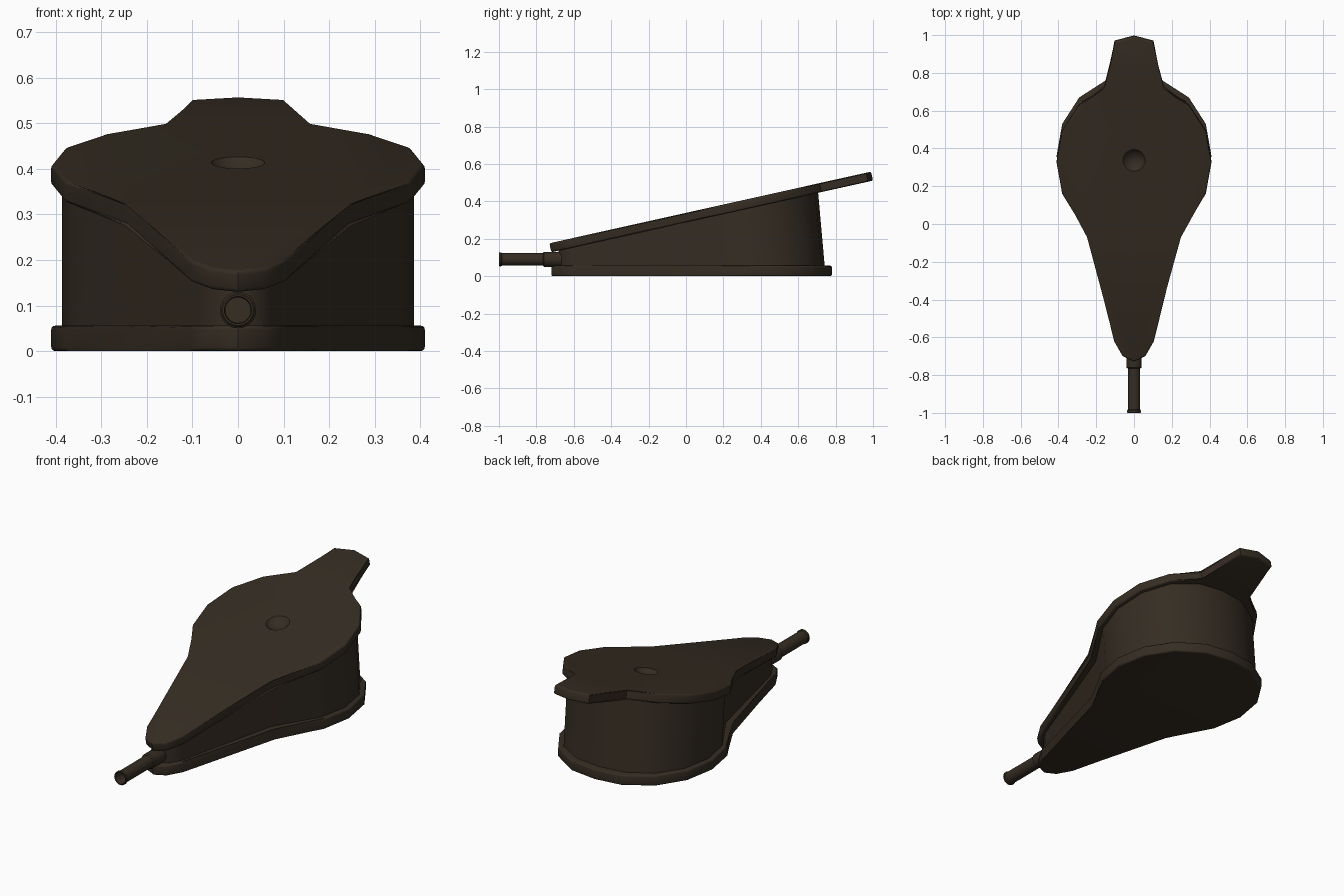
import bpy, bmesh, math
from mathutils import Matrix, Vector

if "Cube" in bpy.data.objects:
    bpy.data.objects.remove(bpy.data.objects["Cube"])

wood = bpy.data.materials.new("dark brown")
wood.diffuse_color = (0.036, 0.026, 0.0165, 1)
wood.use_nodes = True
wood.node_tree.nodes["Principled BSDF"].inputs["Base Color"].default_value = wood.diffuse_color

TILT = math.atan(0.2227)
PIVOT = Vector((0, -0.72, 0.128))      # front underside of the tilted board
HINGE = (Matrix.Translation(PIVOT) @ Matrix.Rotation(TILT, 4, 'X')
         @ Matrix.Translation((0, 0.72, 0)))


def mirrored(half):
    """Close a right-hand half outline (front to back) across x = 0."""
    left = [(-x, y) for x, y in reversed(half) if x > 1e-6]
    return half + left


def finish(name, bm, angle=40):
    bmesh.ops.recalc_face_normals(bm, faces=bm.faces)
    mesh = bpy.data.meshes.new(name)
    bm.to_mesh(mesh)
    bm.free()
    mesh.materials.append(wood)
    ob = bpy.data.objects.new(name, mesh)
    bpy.context.collection.objects.link(ob)
    smooth(ob, angle)
    return ob


def smooth(ob, angle):
    bpy.ops.object.select_all(action='DESELECT')
    ob.select_set(True)
    bpy.context.view_layer.objects.active = ob
    bpy.ops.object.shade_smooth_by_angle(angle=math.radians(angle))


def loft(low, high):
    """Closed prism between two rings of points."""
    bm = bmesh.new()
    a = [bm.verts.new(p) for p in low]
    b = [bm.verts.new(p) for p in high]
    n = len(a)
    for i in range(n):
        j = (i + 1) % n
        bm.faces.new((a[i], a[j], b[j], b[i]))
    bm.faces.new(a[::-1])
    bm.faces.new(b)
    return bm


def board(name, outline, thick, matrix):
    bm = loft([(x, y, 0) for x, y in outline], [(x, y, thick) for x, y in outline])
    rims = [e for e in bm.edges if abs(e.verts[0].co.z - e.verts[1].co.z) < 1e-6]
    bmesh.ops.bevel(bm, geom=rims, offset=0.009, segments=3, profile=0.5, affect='EDGES')
    bm.transform(matrix)
    return finish(name, bm)


# Pear-shaped outline shared by both boards
pear = [(0, -0.72), (0.06, -0.69), (0.105, -0.61), (0.24, -0.04), (0.38, 0.19),
        (0.41, 0.36), (0.38, 0.53), (0.29, 0.67), (0.15, 0.76)]
board("bottom_board", mirrored(pear + [(0, 0.78)]), 0.056, Matrix.Identity(4))

# Tilted top board with handle
top = board("top_board", mirrored(pear + [(0.103, 1.015), (0, 1.042)]), 0.049, HINGE)

# Finger dimple sunk into the top board
bm = bmesh.new()
bmesh.ops.create_uvsphere(bm, u_segments=24, v_segments=16, radius=0.075)
bm.transform(HINGE @ Matrix.Translation((0, 0.374, 0.049 + 0.046)))
cutter = finish("dimple_cutter", bm)
cutter.hide_render = True
mod = top.modifiers.new("dimple", 'BOOLEAN')
mod.operation = 'DIFFERENCE'
mod.solver = 'EXACT'
mod.object = cutter
bpy.context.view_layer.objects.active = top
bpy.ops.object.modifier_apply(modifier=mod.name)
bpy.data.objects.remove(cutter)
smooth(top, 35)

# Leather bag between the boards
bag = mirrored([(0, -0.68), (0.05, -0.66), (0.085, -0.60), (0.217, -0.03), (0.355, 0.20),
                (0.386, 0.36), (0.357, 0.52), (0.272, 0.65), (0.142, 0.725), (0, 0.742)])
bm = loft([(x, y, 0.05) for x, y in bag],
          [HINGE @ Vector((x, y, 0.004)) for x, y in bag])
finish("leather_bag", bm, 50)

# Hollow nozzle with collar and lipped tip, turned around the y axis
profile = [(-0.60, 0), (-0.60, 0.04), (-0.76, 0.04), (-0.765, 0.033), (-0.983, 0.033),
           (-0.988, 0.037), (-0.997, 0.037), (-1.0, 0.034), (-1.0, 0.030),
           (-0.985, 0.028), (-0.80, 0.028), (-0.80, 0)]
bm = bmesh.new()
verts = [bm.verts.new((r, y, 0.09)) for y, r in profile]
edges = [bm.edges.new(pair) for pair in zip(verts, verts[1:])]
bmesh.ops.spin(bm, geom=verts + edges, cent=(0, 0, 0.09), axis=(0, 1, 0),
               angle=math.tau, steps=24, use_merge=True)
bmesh.ops.remove_doubles(bm, verts=bm.verts, dist=1e-5)
finish("nozzle", bm, 35)
